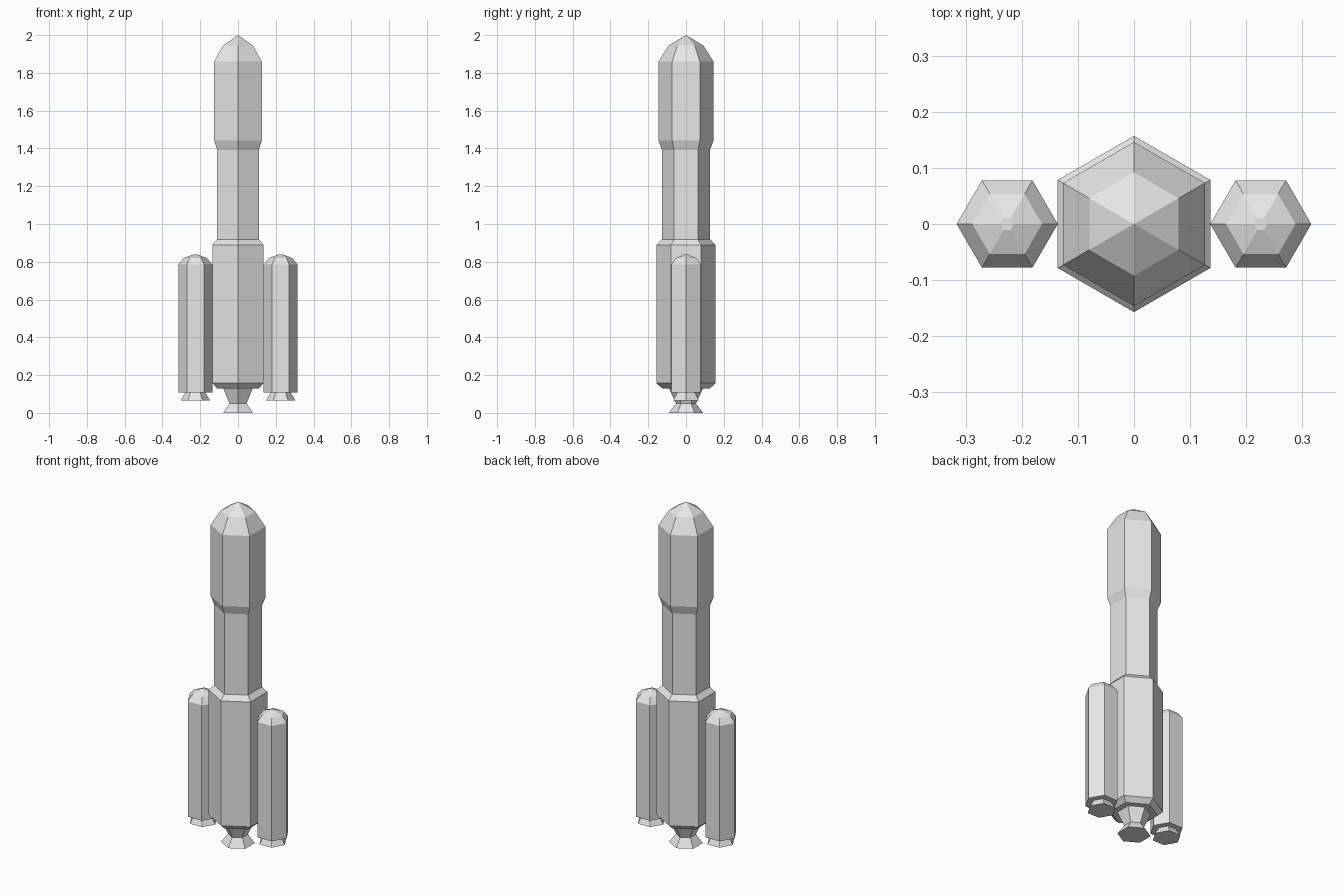
import bpy, bmesh, math

if "Cube" in bpy.data.objects:
    bpy.data.objects.remove(bpy.data.objects["Cube"])

grey = bpy.data.materials.new("light_grey")
grey.diffuse_color = (0.8, 0.8, 0.8, 1)
grey.use_nodes = True
grey.node_tree.nodes["Principled BSDF"].inputs["Base Color"].default_value = grey.diffuse_color


def hex_stack(name, profile, x=0.0, turn=0.0):
    """Six-sided flat-shaded solid from (radius, height) pairs, bottom to top."""
    bm = bmesh.new()
    rings = []
    for r, z in profile:
        if r == 0:
            rings.append([bm.verts.new((x, 0, z))])
        else:
            rings.append([bm.verts.new((x + r * math.cos(turn + i * math.pi / 3),
                                        r * math.sin(turn + i * math.pi / 3), z))
                          for i in range(6)])
    for a, b in zip(rings, rings[1:]):
        for i in range(6):
            j = (i + 1) % 6
            if len(b) == 1:
                bm.faces.new((a[i], a[j], b[0]))
            else:
                bm.faces.new((a[i], a[j], b[j], b[i]))
    bm.faces.new(rings[0][::-1])
    if len(rings[-1]) > 1:
        bm.faces.new(rings[-1])
    mesh = bpy.data.meshes.new(name)
    bm.to_mesh(mesh)
    bm.free()
    mesh.materials.append(grey)
    ob = bpy.data.objects.new(name, mesh)
    bpy.context.collection.objects.link(ob)
    return ob


point = math.pi / 2  # core has its corners along y

# Core stage, upper stage and payload fairing in one profile
hex_stack("rocket_body", [(0.127, 0.13), (0.157, 0.157), (0.157, 0.89),
                          (0.127, 0.918), (0.127, 1.392), (0.146, 1.442),
                          (0.146, 1.86), (0.092, 1.945), (0, 2.0)], turn=point)
# Main engine
hex_stack("main_engine", [(0.09, 0), (0.053, 0.05), (0.09, 0.13)], turn=point)

# Side boosters with their nozzles
for side, s in (("left", -1), ("right", 1)):
    hex_stack(side + "_booster", [(0.09, 0.108), (0.09, 0.785), (0.062, 0.82),
                                  (0.012, 0.838)], x=s * 0.226)
    hex_stack(side + "_nozzle", [(0.078, 0.065), (0.053, 0.108)], x=s * 0.226)
